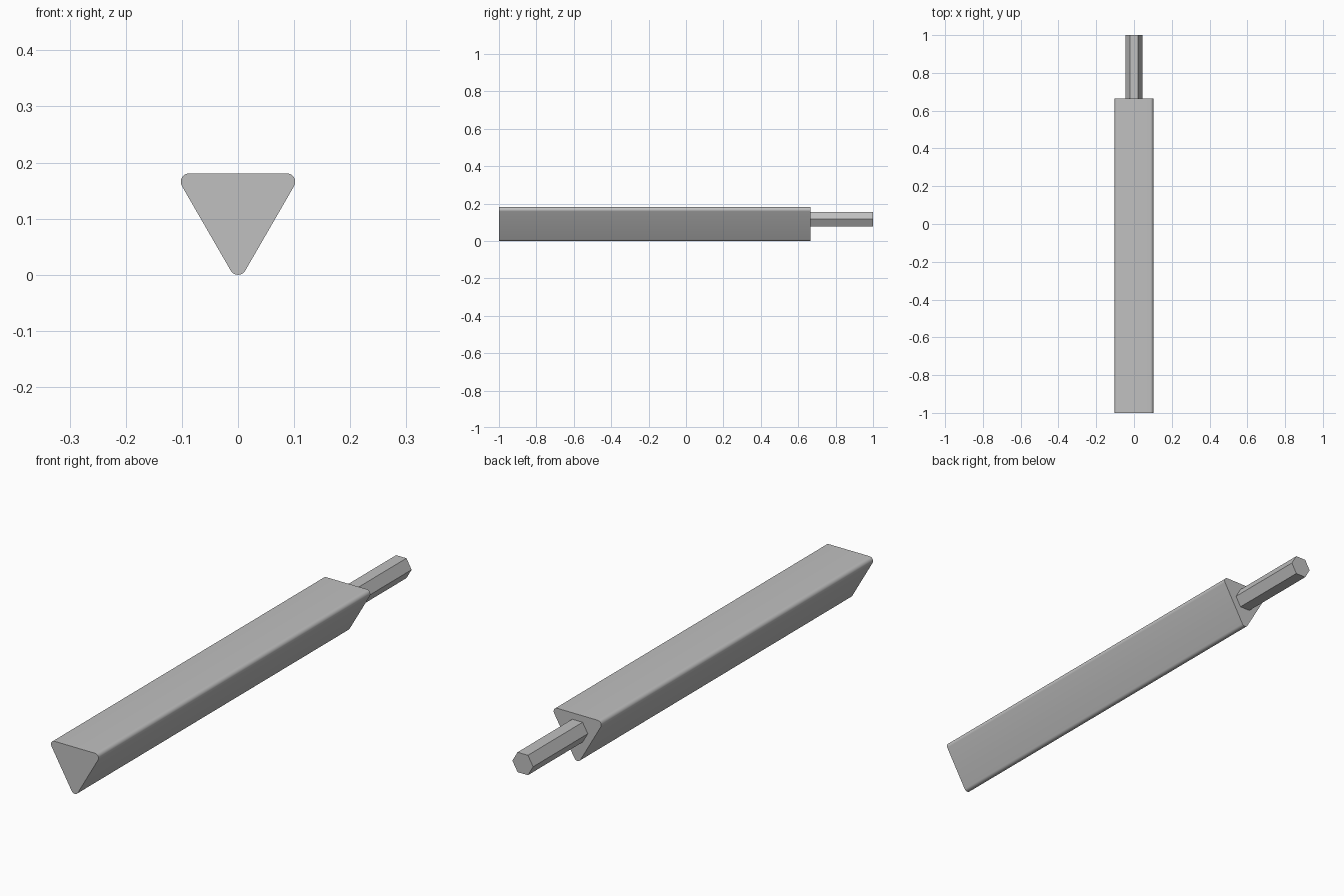
import bpy, bmesh
from math import pi, cos, sin, sqrt, radians

cube = bpy.data.objects.get("Cube")
if cube:
    bpy.data.objects.remove(cube, do_unlink=True)

STEP_Y = 0.665     # where the handle body meets the shank
SIDE = 0.174       # triangle between corner centres
ROUND = 0.015      # corner radius
BODY_Z = ROUND + SIDE / sqrt(3)

grey = bpy.data.materials.new("plain_grey")
grey.use_nodes = True
colour = (0.53, 0.53, 0.53, 1)
grey.diffuse_color = colour
grey.node_tree.nodes["Principled BSDF"].inputs["Base Color"].default_value = colour


def prism(name, outline, y0, y1):
    """Extrude an (x, z) outline along y."""
    bm = bmesh.new()
    face = bm.faces.new([bm.verts.new((x, y0, z)) for x, z in outline])
    ext = bmesh.ops.extrude_face_region(bm, geom=[face], use_keep_orig=True)
    moved = [v for v in ext["geom"] if isinstance(v, bmesh.types.BMVert)]
    bmesh.ops.translate(bm, verts=moved, vec=(0, y1 - y0, 0))
    bmesh.ops.recalc_face_normals(bm, faces=bm.faces)
    mesh = bpy.data.meshes.new(name)
    bm.to_mesh(mesh)
    bm.free()
    mesh.materials.append(grey)
    obj = bpy.data.objects.new(name, mesh)
    bpy.context.collection.objects.link(obj)
    return obj


# Triangular body with rounded corners, point down
outline = []
steps = 10
for corner in range(3):
    middle = -pi / 2 + corner * 2 * pi / 3
    cx = SIDE / sqrt(3) * cos(middle)
    cz = BODY_Z + SIDE / sqrt(3) * sin(middle)
    for i in range(steps + 1):
        a = middle - pi / 3 + i * (2 * pi / 3) / steps
        outline.append((cx + ROUND * cos(a), cz + ROUND * sin(a)))
body = prism("triangular_body", outline, -1, STEP_Y)

# Hexagonal shank with flat top, slightly sunk into the body
hexagon = [(0.0445 * cos(i * pi / 3), 0.117 + 0.0445 * sin(i * pi / 3)) for i in range(6)]
prism("hexagonal_shank", hexagon, STEP_Y - 0.01, 1)

# Smooth only the rounded corners of the body
bpy.ops.object.select_all(action="DESELECT")
body.select_set(True)
bpy.context.view_layer.objects.active = body
bpy.ops.object.shade_smooth_by_angle(angle=radians(30))
